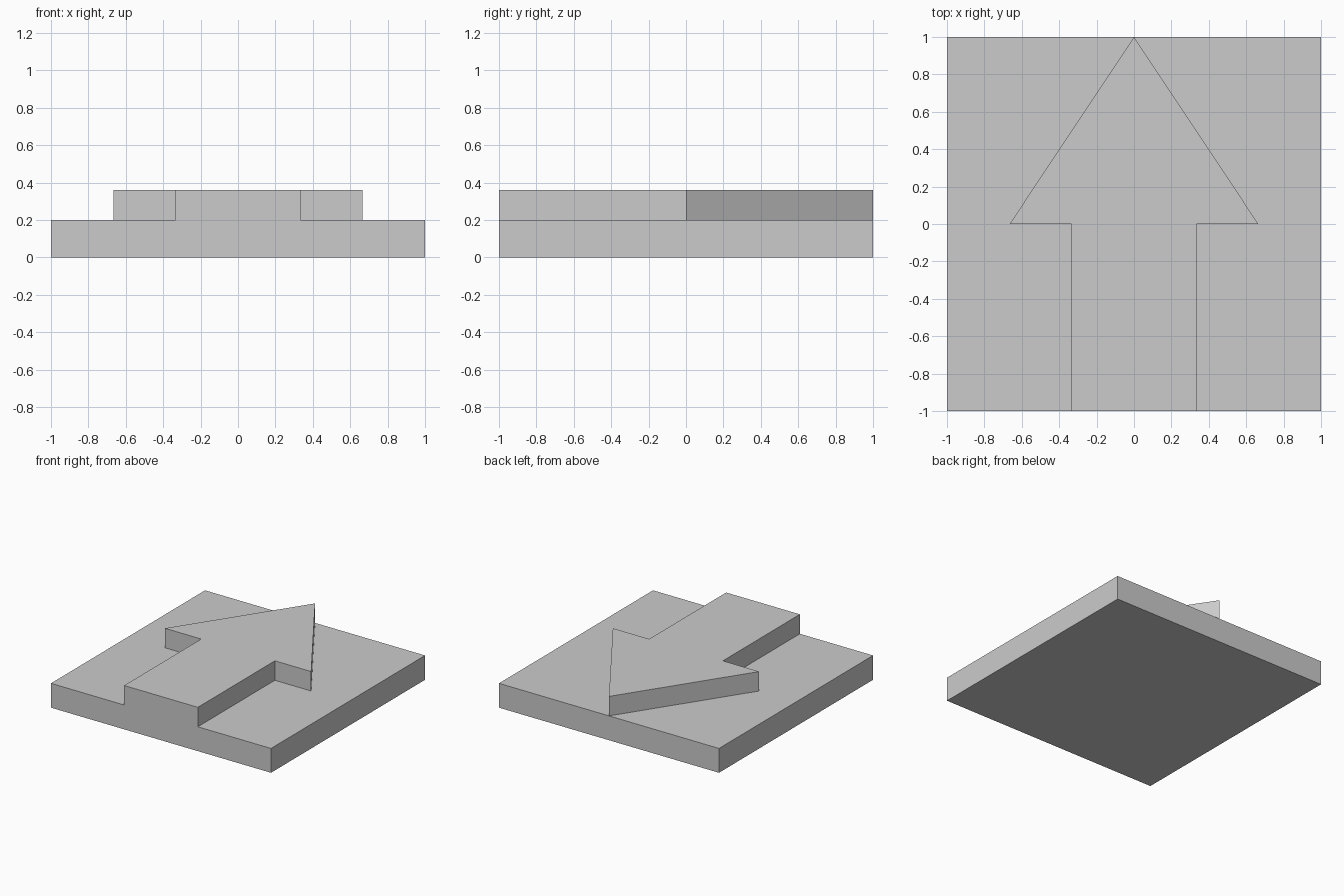
import bpy
import bmesh

cube = bpy.data.objects.get("Cube")
if cube:
    bpy.data.objects.remove(cube, do_unlink=True)

# One plain grey for the whole model
grey = bpy.data.materials.new("light_grey")
grey.use_nodes = True
colour = (0.6, 0.6, 0.6, 1)
grey.diffuse_color = colour
grey.node_tree.nodes["Principled BSDF"].inputs["Base Color"].default_value = colour


def extruded_part(name, outline, bottom, top):
    """Raise a flat outline into a solid slab between two heights."""
    bm = bmesh.new()
    face = bm.faces.new([bm.verts.new((x, y, bottom)) for x, y in outline])
    raised = bmesh.ops.extrude_face_region(bm, geom=[face], use_keep_orig=True)
    for vert in raised["geom"]:
        if isinstance(vert, bmesh.types.BMVert):
            vert.co.z = top
    bmesh.ops.recalc_face_normals(bm, faces=bm.faces)
    mesh = bpy.data.meshes.new(name)
    bm.to_mesh(mesh)
    bm.free()
    mesh.materials.append(grey)
    part = bpy.data.objects.new(name, mesh)
    bpy.context.collection.objects.link(part)
    return part


# Square base plate
extruded_part("base_plate", [(-1, -1), (1, -1), (1, 1), (-1, 1)], 0, 0.2)

# Raised arrow: right half of the outline, mirrored for the left
half = [(0.335, -1), (0.335, 0), (0.665, 0)]
outline = half + [(0, 1)] + [(-x, y) for x, y in reversed(half)]
extruded_part("raised_arrow", outline, 0.2, 0.36)
